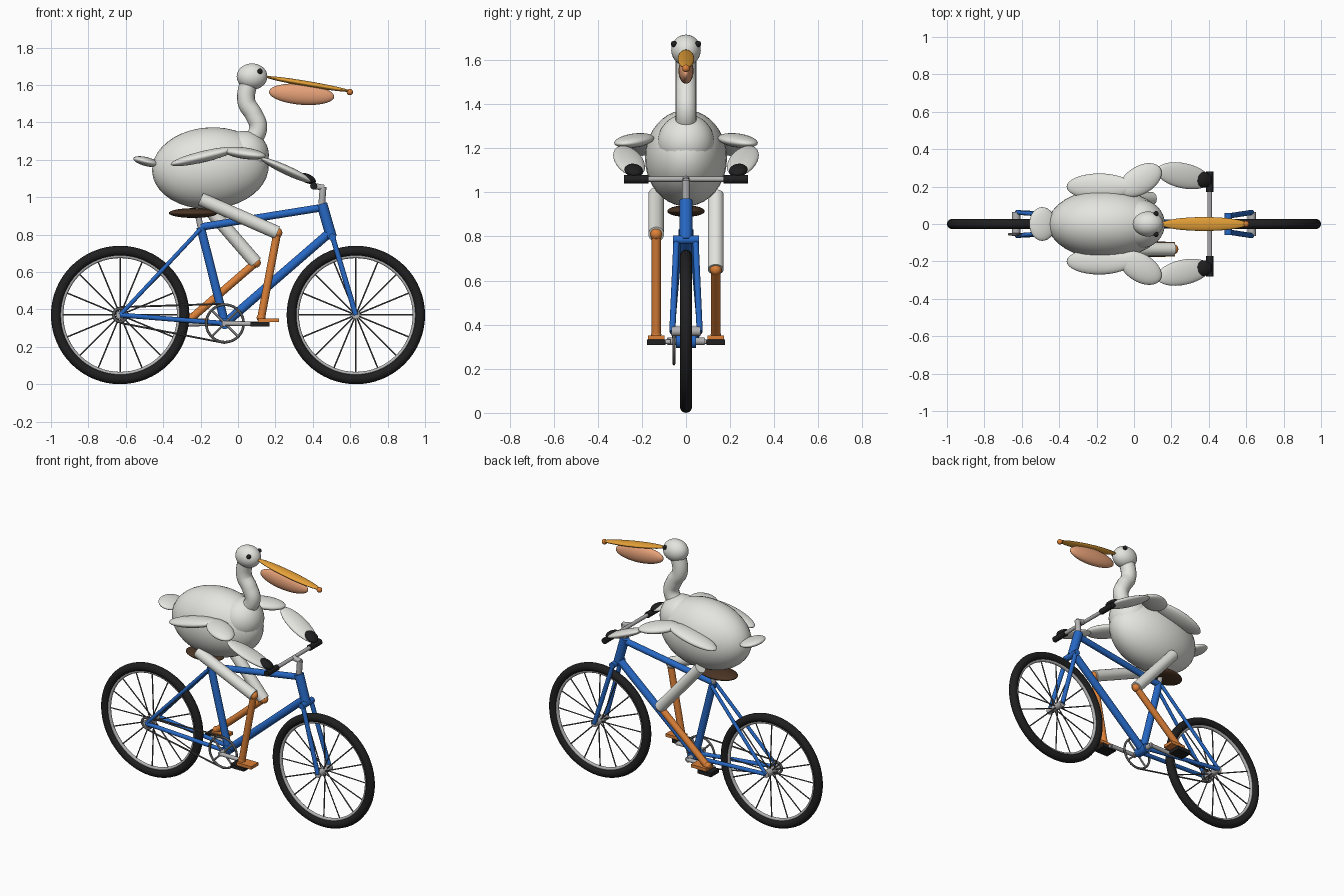
import bpy, math
from mathutils import Vector, Matrix

if "Cube" in bpy.data.objects:
    bpy.data.objects.remove(bpy.data.objects["Cube"])


def material(name, rgb):
    m = bpy.data.materials.new(name)
    m.diffuse_color = (*rgb, 1)
    m.use_nodes = True
    m.node_tree.nodes["Principled BSDF"].inputs["Base Color"].default_value = m.diffuse_color
    return m


FEATHER = material("feather_white", (0.78, 0.78, 0.74))
BLUE = material("frame_blue", (0.02, 0.14, 0.56))
ORANGE = material("leg_orange", (0.72, 0.22, 0.04))
AMBER = material("beak_amber", (0.80, 0.36, 0.04))
PEACH = material("pouch_peach", (0.80, 0.36, 0.19))
BROWN = material("saddle_brown", (0.07, 0.035, 0.018))
BLACK = material("rubber_black", (0.014, 0.014, 0.015))
SILVER = material("metal_silver", (0.45, 0.45, 0.46))
STEEL = material("dark_steel", (0.10, 0.10, 0.10))


def finish(name, mat):
    o = bpy.context.object
    o.name = name
    o.data.materials.append(mat)
    bpy.ops.object.shade_smooth_by_angle(angle=math.radians(40))
    return o


def tube(name, a, b, r, mat, sides=20):
    a, b = Vector(a), Vector(b)
    bpy.ops.mesh.primitive_cylinder_add(vertices=sides, radius=r, depth=(b - a).length)
    o = finish(name, mat)
    o.matrix_world = Matrix.Translation((a + b) / 2) @ (b - a).to_track_quat('Z', 'Y').to_matrix().to_4x4()
    return o


def ellipsoid(name, c, size, mat, along=(1, 0, 0)):
    """size = half length along the axis, half width, half thickness"""
    x = Vector(along).normalized()
    y = Vector((0, 0, 1)).cross(x).normalized()
    z = x.cross(y)
    bpy.ops.mesh.primitive_uv_sphere_add(segments=32, ring_count=20)
    o = finish(name, mat)
    rot = Matrix((x, y, z)).transposed().to_4x4()
    o.matrix_world = Matrix.Translation(c) @ rot @ Matrix.Diagonal((*size, 1))
    return o


def ball(name, c, r, mat):
    return ellipsoid(name, c, (r, r, r), mat)


def ring(name, c, major, minor, mat):
    bpy.ops.mesh.primitive_torus_add(location=c, rotation=(math.pi / 2, 0, 0), major_radius=major,
                                     minor_radius=minor, major_segments=64, minor_segments=14)
    return finish(name, mat)


def box(name, c, size, mat):
    bpy.ops.mesh.primitive_cube_add(size=1, location=c)
    o = finish(name, mat)
    o.scale = size
    return o


def path(name, pts, r, mat):
    cu = bpy.data.curves.new(name, 'CURVE')
    cu.dimensions = '3D'
    cu.bevel_depth, cu.bevel_resolution, cu.resolution_u = r, 6, 10
    cu.use_fill_caps = True
    s = cu.splines.new('BEZIER')
    s.bezier_points.add(len(pts) - 1)
    for p, co in zip(s.bezier_points, pts):
        p.co = co
        p.handle_left_type = p.handle_right_type = 'AUTO'
    cu.materials.append(mat)
    o = bpy.data.objects.new(name, cu)
    bpy.context.collection.objects.link(o)


# Wheels
REAR, FRONT = Vector((-0.63, 0, 0.37)), Vector((0.63, 0, 0.37))
for label, c in (("rear", REAR), ("front", FRONT)):
    ring(label + "_tyre", c, 0.343, 0.027, BLACK)
    ring(label + "_rim", c, 0.315, 0.011, SILVER)
    tube(label + "_hub", c - Vector((0, 0.065, 0)), c + Vector((0, 0.065, 0)), 0.022, SILVER)
    for i in range(16):
        t = i * math.pi / 8
        d = Vector((math.cos(t), 0, math.sin(t)))
        side = Vector((0, 0.015 * (-1) ** i, 0))
        tube(label + "_spoke", c + d * 0.015 + side, c + d * 0.315, 0.004, STEEL, 6)

# Frame
BB, SEAT = Vector((-0.07, 0, 0.325)), Vector((-0.20, 0, 0.84))
HEAD_TOP, HEAD_LOW = Vector((0.448, 0, 0.965)), Vector((0.50, 0, 0.785))
tube("seat_tube", BB, SEAT, 0.023, BLUE)
tube("top_tube", SEAT, (0.455, 0, 0.945), 0.020, BLUE)
tube("down_tube", BB, (0.49, 0, 0.81), 0.024, BLUE)
tube("head_tube", HEAD_TOP, HEAD_LOW, 0.029, BLUE)
tube("fork_crown", (0.505, -0.058, 0.785), (0.505, 0.058, 0.785), 0.02, BLUE)
tube("bottom_bracket", BB - Vector((0, 0.045, 0)), BB + Vector((0, 0.045, 0)), 0.03, BLUE)
for s in (-1, 1):
    tube("fork_blade", (0.505, s * 0.043, 0.79), (0.63, s * 0.062, 0.37), 0.014, BLUE)
    tube("seat_stay", (-0.20, s * 0.022, 0.83), (-0.63, s * 0.062, 0.37), 0.011, BLUE)
    tube("chain_stay", (-0.07, s * 0.03, 0.325), (-0.63, s * 0.062, 0.37), 0.013, BLUE)

# Saddle and handlebar
tube("seat_post", SEAT, (-0.215, 0, 0.91), 0.016, SILVER)
ellipsoid("saddle", (-0.24, 0, 0.915), (0.13, 0.085, 0.026), BROWN)
tube("stem_post", HEAD_TOP, (0.455, 0, 1.055), 0.018, SILVER)
tube("stem_arm", (0.46, 0, 1.05), (0.405, 0, 1.06), 0.016, SILVER)
tube("handlebar", (0.405, -0.27, 1.06), (0.405, 0.27, 1.06), 0.012, SILVER)
for s in (-1, 1):
    tube("grip", (0.405, s * 0.17, 1.06), (0.405, s * 0.28, 1.06), 0.019, BLACK)

# Drivetrain
Y = -0.055
ring("chainring", (BB.x, Y, BB.z), 0.10, 0.007, STEEL)
for i in range(4):
    t = math.pi / 4 + i * math.pi / 2
    tube("chainring_arm", (BB.x, Y, BB.z),
         (BB.x + 0.1 * math.cos(t), Y, BB.z + 0.1 * math.sin(t)), 0.006, SILVER, 8)
ring("sprocket", (REAR.x, Y, REAR.z), 0.035, 0.008, STEEL)
for s in (-1, 1):
    tube("chain_run", (REAR.x, Y, REAR.z + s * 0.042), (BB.x, Y, BB.z + s * 0.105), 0.005, STEEL, 8)
tube("crank_axle", (BB.x, -0.085, BB.z), (BB.x, 0.085, BB.z), 0.017, SILVER)

# Cranks, pedals and legs: side, pedal x, knee
for s, px, knee in ((-1, 0.118, (0.21, 0.81)), (1, -0.258, (0.095, 0.65))):
    y = s * 0.135
    tube("crank_arm", (BB.x, s * 0.08, BB.z), (px, s * 0.08, 0.322), 0.013, SILVER)
    tube("pedal_axle", (px, s * 0.07, 0.322), (px, s * 0.14, 0.322), 0.010, SILVER)
    box("pedal", (px, y, 0.32), (0.10, 0.085, 0.025), BLACK)
    box("foot", (px + 0.045, y, 0.342), (0.11, 0.075, 0.02), ORANGE)
    k = (knee[0], y, knee[1])
    tube("thigh", (-0.20, y, 0.99), k, 0.036, FEATHER)
    ball("knee", k, 0.027, ORANGE)
    tube("shin", k, (px + 0.005, y, 0.35), 0.021, ORANGE)
    ball("ankle", (px + 0.005, y, 0.355), 0.023, ORANGE)

# Body, chest, tail and neck
ellipsoid("body", (-0.148, 0, 1.155), (0.312, 0.186, 0.218), FEATHER, (1, 0, 0.06))
ball("chest", (0.035, 0, 1.225), 0.13, FEATHER)
ellipsoid("tail", (-0.49, 0, 1.19), (0.072, 0.09, 0.024), FEATHER, (1, 0, -0.25))
path("neck", [(0.06, 0, 1.28), (0.108, 0, 1.37), (0.085, 0, 1.44), (0.045, 0, 1.51), (0.06, 0, 1.63)],
     0.048, FEATHER)

# Head and beak
ellipsoid("head", (0.075, 0, 1.645), (0.082, 0.067, 0.07), FEATHER)
ellipsoid("upper_beak", (0.375, 0, 1.605), (0.235, 0.037, 0.015), AMBER, (1, 0, -0.17))
ball("beak_tip", (0.598, 0, 1.562), 0.017, ORANGE)
ellipsoid("throat_pouch", (0.34, 0, 1.55), (0.175, 0.034, 0.056), PEACH, (1, 0, -0.08))

# Eyes and wings, one per side
for s in (-1, 1):
    ball("eye", (0.118, s * 0.055, 1.673), 0.014, BLACK)
    ellipsoid("inner_wing", (-0.185, s * 0.20, 1.217), (0.18, 0.07, 0.03), FEATHER, (1, 0, 0.24))
    ellipsoid("middle_wing", (0.035, s * 0.235, 1.235), (0.125, 0.075, 0.03), FEATHER, (0.2, s * 0.12, -0.03))
    ellipsoid("outer_wing", (0.265, s * 0.258, 1.142), (0.16, 0.067, 0.024), FEATHER, (0.28, -s * 0.06, -0.13))
    ellipsoid("wing_tip", (0.37, s * 0.237, 1.10), (0.05, 0.042, 0.024), BLACK, (0.28, -s * 0.06, -0.13))
